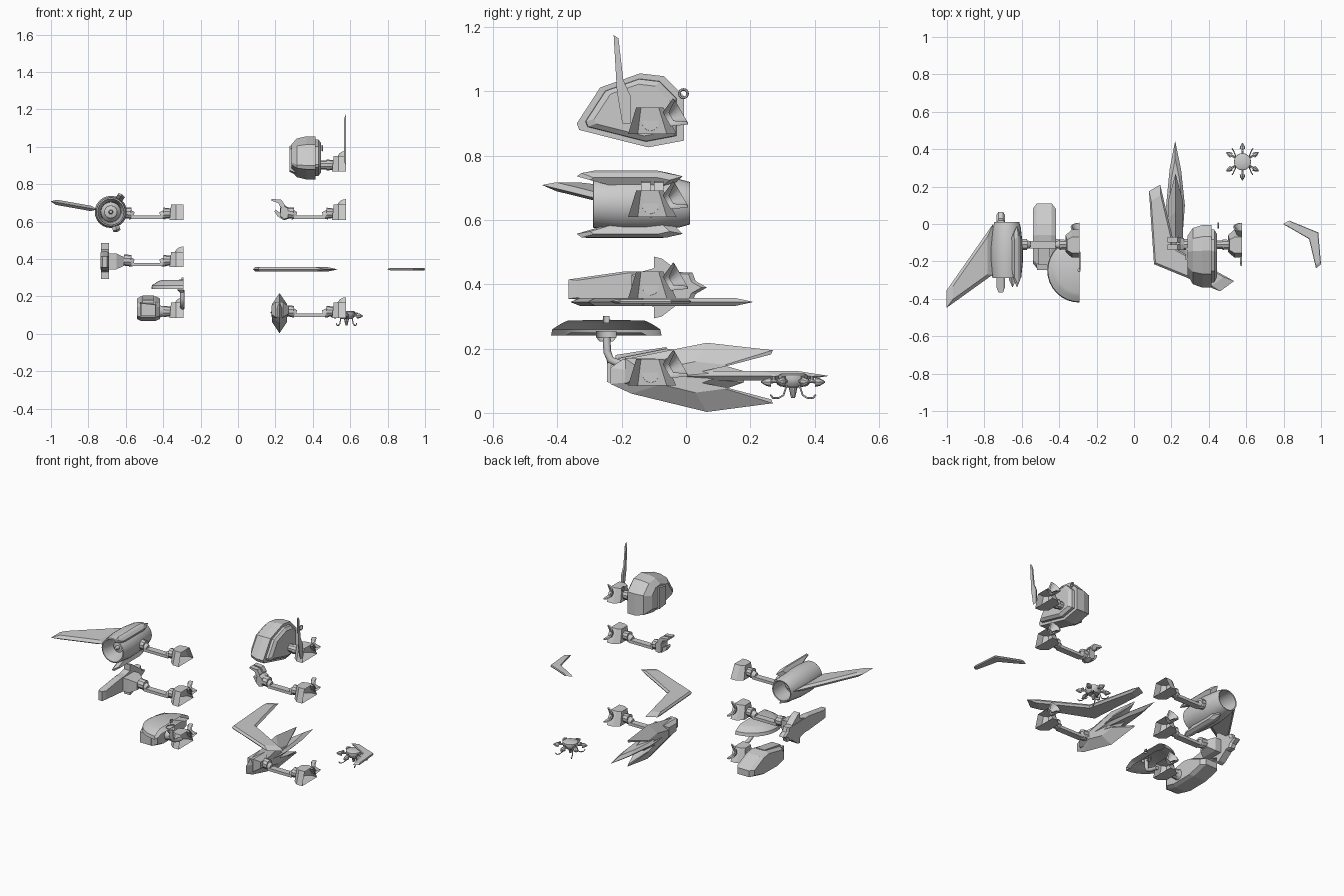
import bpy, bmesh, math
from mathutils import Vector, Matrix

if "Cube" in bpy.data.objects:
    bpy.data.objects.remove(bpy.data.objects["Cube"])

AX = {'x': lambda a, b, c: (c, a, b), 'y': lambda a, b, c: (a, c, b), 'z': lambda a, b, c: (a, b, c)}


def finish(name, bm, smooth=False):
    bmesh.ops.recalc_face_normals(bm, faces=bm.faces)
    me = bpy.data.meshes.new(name)
    bm.to_mesh(me)
    bm.free()
    ob = bpy.data.objects.new(name, me)
    bpy.context.collection.objects.link(ob)
    if smooth:
        bpy.context.view_layer.objects.active = ob
        ob.select_set(True)
        bpy.ops.object.shade_smooth_by_angle(angle=math.radians(35))
        ob.select_set(False)
    return ob


def loft(name, pts, axis, layers, centre=None, mat=None):
    """Stack scaled copies of a profile along an axis: layers = (position, scale)."""
    bm = bmesh.new()
    n = len(pts)
    cx, cy = centre or (sum(p[0] for p in pts) / n, sum(p[1] for p in pts) / n)
    rings = [[bm.verts.new(AX[axis](cx + (a - cx) * s, cy + (b - cy) * s, d)) for a, b in pts] for d, s in layers]
    for r, q in zip(rings, rings[1:]):
        for i in range(n):
            bm.faces.new((r[i], r[(i + 1) % n], q[(i + 1) % n], q[i]))
    bm.faces.new(rings[0])
    bm.faces.new(rings[-1])
    if mat:
        bm.transform(mat)
    return finish(name, bm)


def box(name, x0, x1, y0, y1, z0, z1):
    return loft(name, [(x0, y0), (x1, y0), (x1, y1), (x0, y1)], 'z', [(z0, 1), (z1, 1)])


def lathe(name, prof, base, direction=(0, 0, 1), seg=16, start=0.0, sweep=math.tau):
    """Spin (radius, height) points around an axis."""
    bm = bmesh.new()
    rot = Vector((0, 0, 1)).rotation_difference(Vector(direction)).to_matrix()
    full = sweep > 6.2
    cols = []
    for i in range(seg if full else seg + 1):
        a = start + sweep * i / seg
        cols.append([bm.verts.new(Vector(base) + rot @ Vector((r * math.cos(a), r * math.sin(a), h))) for r, h in prof])
    for i in range(seg):
        c, d = cols[i], cols[(i + 1) % len(cols)]
        for j in range(len(prof) - 1):
            bm.faces.new((c[j], d[j], d[j + 1], c[j + 1]))
    bmesh.ops.remove_doubles(bm, verts=bm.verts, dist=1e-5)
    return finish(name, bm, True)


def rod(name, p, q, r1, r2=None, seg=10):
    p, q = Vector(p), Vector(q)
    length = (q - p).length
    return lathe(name, [(0, 0), (r1, 0), (r1 if r2 is None else r2, length), (0, length)], p, (q - p) / length, seg)


def tube(name, pts, r):
    cu = bpy.data.curves.new(name, 'CURVE')
    cu.dimensions = '3D'
    cu.bevel_depth, cu.bevel_resolution, cu.use_fill_caps = r, 2, True
    sp = cu.splines.new('POLY')
    sp.points.add(len(pts) - 1)
    for v, p in zip(sp.points, pts):
        v.co = (*p, 1)
    bpy.context.collection.objects.link(bpy.data.objects.new(name, cu))


def shoulder(tag, x, z, reach=True, nozzle=True):
    """Half torso open at the cut plane x, with the arm running towards -x."""
    bm = bmesh.new()
    prof = [[(0, -.18), (-.04, -.18), (-.074, -.15), (-.074, -.06), (-.04, -.03), (0, -.03)],
            [(0, -.155), (-.04, -.155), (-.066, -.14), (-.066, -.085), (-.04, -.07), (0, -.07)]]
    lo, hi = [[bm.verts.new((x + a, b, z + h)) for a, b in p] for p, h in zip(prof, (0, .082))]
    for i in range(5):
        bm.faces.new((lo[i], lo[i + 1], hi[i + 1], hi[i]))
    bm.faces.new(lo)
    bm.faces.new(hi)
    finish(tag + '_half_torso', bm)
    if nozzle:
        # Half of a flared nozzle leaning up and back
        d = Vector((0, .87, .5))
        lathe(tag + '_nozzle', [(0, 0), (.025, 0), (.047, .05), (.04, .052), (.015, .015), (0, .015)],
              (x, -.06, z + .045), d, 8, math.pi / 2, math.pi)
    c = z + .035
    rod(tag + '_shoulder_joint', (x - .07, -.11, c), (x - .105, -.11, c), .026, .03)
    if reach:
        rod(tag + '_shoulder_collar', (x - .1, -.11, c - .008), (x - .125, -.11, c - .012), .025, .018)
        box(tag + '_arm_bar', x - .28, x - .11, -.13, -.09, c - .03, c - .012)
        rod(tag + '_elbow_collar', (x - .265, -.11, c - .012), (x - .285, -.11, c - .008), .018, .026)
        rod(tag + '_wrist_joint', (x - .28, -.11, c), (x - .32, -.11, c + .003), .03)
    else:
        rod(tag + '_arm_stub', (x - .1, -.11, c), (x - .18, -.11, c), .024)


L, R = -.292, .577
shoulder('engine', L, .61, nozzle=False)
shoulder('crossbow', L, .357)
shoulder('cannon', L, .085, False)
shoulder('shield', R, .868, False)
shoulder('claw', R, .61)
shoulder('lance', R, .085)

# Jet engine with open duct, hub and three fins
EC = (-.68, 0, .652)
lathe('engine_duct', [(.07, .29), (.077, .288), (.086, .2), (.086, .12), (.075, .02), (.066, -.012),
                      (.06, -.01), (.062, .06), (.05, .14), (.055, .22), (.07, .29)], EC, (0, -1, 0), 24)
lathe('engine_hub', [(.06, .17), (.034, .2), (.034, .23), (.012, .235), (.008, .26), (0, .265)], EC, (0, -1, 0), 20)
lathe('engine_exhaust', [(.058, .1), (.03, .09), (0, .04)], EC, (0, -1, 0), 20)
wing = [(.075, .0), (.327, -.355), (.327, -.448), (.075, -.27)]
fin = [(.07, -.04), (.1, -.01), (.112, -.06), (.112, -.325), (.1, -.34), (.075, -.26)]
for nm, pts, ang, t in (('engine_wing', wing, 170, .014), ('engine_top_fin', fin, 57, .02), ('engine_low_fin', fin, -72, .02)):
    m = Matrix.Translation(EC) @ Matrix.Rotation(-math.radians(ang), 4, 'Y')
    loft(nm, pts, 'z', [(-t, .75), (0, 1), (t, .75)], mat=m)

# Crossbow blade weapon
loft('crossbow_plate', [(-.365, .355), (-.365, .415), (-.19, .44), (.02, .437), (.03, .41), (.065, .39),
                        (.03, .37), (.02, .345), (-.19, .34)], 'x', [(-.735, .9), (-.725, 1), (-.7, 1), (-.69, .9)])
for s in (1, -1):
    loft('crossbow_prong', [(-.17, .39 + s * .04), (-.1, .39 + s * .06), (-.1, .39 + s * .096),
                            (-.075, .39 + s * .09), (-.01, .39 + s * .04)], 'x', [(-.733, 1), (-.69, 1)])
loft('crossbow_mount', [(-.17, .345), (-.17, .43), (-.06, .43), (-.06, .345)], 'x', [(-.69, 1), (-.65, 1), (-.61, .55)])

# Boxy cannon body with inset nose
loft('cannon_body', [(-.235, .09), (-.235, .145), (-.21, .17), (-.06, .2), (.0, .19), (.11, .14), (.11, .1), (.0, .072), (-.16, .07)],
     'x', [(-.54, .85), (-.52, 1), (-.44, 1), (-.418, .85)])
loft('cannon_nose', [(-.525, .09), (-.525, .17), (-.435, .16), (-.435, .09)], 'y', [(-.245, .85), (-.2, 1)])
loft('cannon_top_rail', [(-.22, .165), (-.22, .18), (-.06, .205), (-.06, .185)], 'x', [(-.51, 1), (-.45, 1)])
rod('cannon_mount', (-.43, -.11, .12), (-.39, -.11, .12), .035, .025)

# Half radar dish on a bent pipe
lathe('dish_half', [(0, .29), (.12, .287), (.14, .278), (.168, .26), (.172, .24), (.13, .24), (.11, .25), (0, .25)],
      (L, -.248, 0), seg=16, start=math.pi / 2, sweep=math.pi)
lathe('dish_hub', [(0, .222), (.02, .222), (.032, .235), (.032, .255)], (L, -.248, 0), seg=10, start=math.pi / 2, sweep=math.pi)
lathe('dish_cap', [(.01, .28), (.01, .302), (0, .302)], (L, -.248, 0), seg=8, start=math.pi / 2, sweep=math.pi)
tube('dish_pipe', [(L - .005, -.247, .235), (L - .005, -.245, .19), (L - .005, -.235, .165), (L - .005, -.2, .15), (L - .005, -.15, .14)], .012)

# Faceted shield shell with raised plate and half crest blade
shell = [(-.34, .9), (-.267, 1.012), (-.143, 1.056), (-.068, 1.047), (-.006, .984), (-.006, .847), (-.118, .826), (-.332, .88)]
loft('shield_shell', shell, 'x', [(.285, .62), (.315, .9), (.365, 1), (.415, 1)])
loft('shield_inner_plate', shell, 'x', [(.4, .86), (.43, .84), (.443, .7)])
loft('shield_outer_band', [(-.2, .86), (-.2, 1.0), (-.12, 1.02), (-.12, .85)], 'x', [(.275, .8), (.31, 1)])
loft('crest_blade', [(-.225, 1.175), (-.21, 1.165), (-.195, 1.035), (-.172, .985), (-.172, .9), (-.198, .9), (-.215, 1.0)],
     'x', [(.568, .85), (.577, 1)])
bpy.ops.mesh.primitive_torus_add(location=(.45, -.008, .993), rotation=(0, math.pi / 2, 0), major_radius=.013,
                                 minor_radius=.004, major_segments=16, minor_segments=6)
bpy.context.object.name = 'shield_ring'

# Gripping claw: palm, two upper fingers and a thumb
loft('claw_palm', [(.27, .615), (.27, .675), (.245, .69), (.225, .675), (.225, .625), (.245, .608)], 'y', [(-.14, .85), (-.11, 1), (-.075, .85)])
upper = [(.245, .67), (.25, .69), (.232, .717), (.18, .722), (.178, .712), (.215, .7), (.225, .68)]
for y in (-.14, -.1):
    loft('claw_finger', upper, 'y', [(y, 1), (y + .03, 1)])
loft('claw_thumb', [(.24, .61), (.245, .64), (.222, .65), (.2, .665), (.195, .655), (.21, .63)], 'y', [(-.125, 1), (-.09, 1)])

# Forked lance: tall fork crossed with a long flat blade
loft('lance_fork', [(-.235, .09), (-.235, .14), (-.2, .165), (-.05, .195), (.065, .218), (.27, .195), (.265, .182),
                    (.11, .15), (.18, .13), (.18, .095), (.11, .07), (.265, .042), (.27, .03), (.065, .003), (-.17, .06)],
     'x', [(.182, .45), (.222, 1), (.262, .45)], (0, .112))
loft('lance_long_blade', [(.22, .445), (.252, .29), (.272, .1), (.26, -.06), (.222, -.12), (.184, -.06), (.172, .1), (.19, .29)],
     'z', [(.1, .7), (.115, 1), (.13, .7)])
loft('lance_mount', [(-.19, .09), (-.19, .17), (-.06, .17), (-.06, .07)], 'x', [(.18, .6), (.2, 1), (.24, 1), (.27, .5)])

# Two loose boomerang blades
big = [(.08, .175), (.14, .21), (.22, -.13), (.535, -.305), (.46, -.36), (.107, -.215)]
small = [(.797, 0), (.83, .018), (.985, -.045), (1.0, -.215), (.973, -.237), (.936, -.08)]
loft('boomerang_large', big, 'z', [(.333, .85), (.345, 1), (.357, .85)], (.16, -.16))
loft('boomerang_small', small, 'z', [(.34, .9), (.346, 1), (.352, .9)], (.96, -.065))

# Six-armed drone with pods, skids and belly gun
DX, DY = .58, .333
lathe('drone_hub', [(0, .078), (.03, .08), (.042, .092), (.046, .105), (.045, .118), (.035, .123), (0, .123)], (DX, DY, 0), seg=16)
rod('drone_gun', (DX, DY, .08), (DX, DY, .046), .014, .006)
for k in range(6):
    a = math.radians(30 + 60 * k)
    P = lambda r, z: (DX + r * math.cos(a), DY + r * math.sin(a), z)
    rod('drone_arm', P(.035, .1), P(.075, .097), .006)
    rod('drone_pod', P(.068, .096), P(.083, .096), .015, .012, 8)
    rod('drone_tip', P(.083, .096), P(.1, .096), .012, .002, 8)
    rod('drone_vane', P(.06, .1), P(.06, .115), .006)
for sx in (-1, 1):
    for sy in (-1, 1):
        X, Y = DX + sx * .03, DY + sy * .02
        tube('drone_skid', [(X, Y, .085), (X + sx * .006, Y + sy * .01, .055), (X + sx * .012, Y + sy * .025, .046),
                            (X + sx * .02, Y + sy * .042, .046), (X + sx * .025, Y + sy * .05, .056)], .003)
